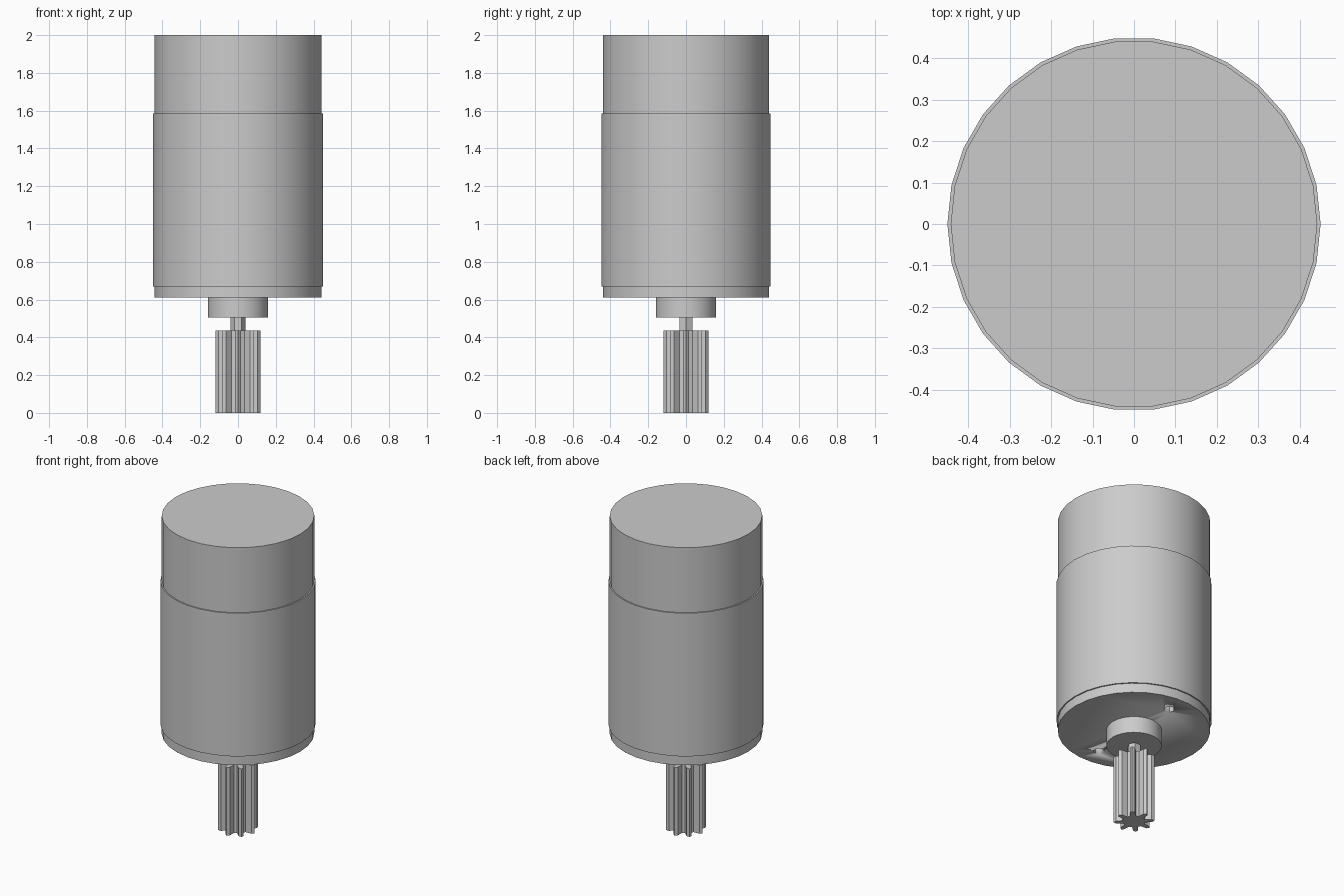
import bpy, bmesh
from math import cos, sin, pi, radians

if "Cube" in bpy.data.objects:
    bpy.data.objects.remove(bpy.data.objects["Cube"])

metal = bpy.data.materials.new("grey_metal")
grey = (0.6, 0.6, 0.6, 1)
metal.diffuse_color = grey
metal.use_nodes = True
metal.node_tree.nodes["Principled BSDF"].inputs["Base Color"].default_value = grey


def circle(radius, sides):
    return [(radius * cos(2 * pi * i / sides), radius * sin(2 * pi * i / sides))
            for i in range(sides)]


def prism(name, outline, bottom, top, smooth=30):
    """Extrude a flat outline from bottom to top."""
    bm = bmesh.new()
    face = bm.faces.new([bm.verts.new((x, y, bottom)) for x, y in outline])
    new = bmesh.ops.extrude_face_region(bm, geom=[face])["geom"]
    for v in new:
        if isinstance(v, bmesh.types.BMVert):
            v.co.z = top
    bmesh.ops.recalc_face_normals(bm, faces=bm.faces)
    mesh = bpy.data.meshes.new(name)
    bm.to_mesh(mesh)
    bm.free()
    mesh.materials.append(metal)
    obj = bpy.data.objects.new(name, mesh)
    bpy.context.collection.objects.link(obj)
    bpy.ops.object.select_all(action='DESELECT')
    obj.select_set(True)
    bpy.context.view_layer.objects.active = obj
    bpy.ops.object.shade_smooth_by_angle(angle=radians(smooth))
    return obj


# Motor can with a thin sleeve around its middle
can = prism("motor_can", circle(0.442, 30), 0.61, 2.0)
prism("sleeve", circle(0.45, 30), 0.67, 1.585)

# Two mounting holes in the lower face
for side in (-1, 1):
    cutter = prism("hole_cutter", [(x, y + side * 0.316) for x, y in circle(0.032, 8)],
                   0.55, 0.67)
    cutter.hide_render = True
    cutter.hide_viewport = True
    cut = can.modifiers.new("mounting_hole", 'BOOLEAN')
    cut.operation = 'DIFFERENCE'
    cut.solver = 'EXACT'
    cut.object = cutter

# Bearing boss and output shaft
prism("bearing_boss", circle(0.16, 30), 0.505, 0.61)
prism("output_shaft", circle(0.039, 6), 0.42, 0.52)

# Pinion gear: one tooth profile repeated eight times
tooth = [(-14, 0.066), (-8, 0.105), (0, 0.118), (8, 0.105), (14, 0.066)]
outline = [(r * cos(radians(a + 45 * i)), r * sin(radians(a + 45 * i)))
           for i in range(8) for a, r in tooth]
prism("pinion_gear", outline, 0.0, 0.435)
